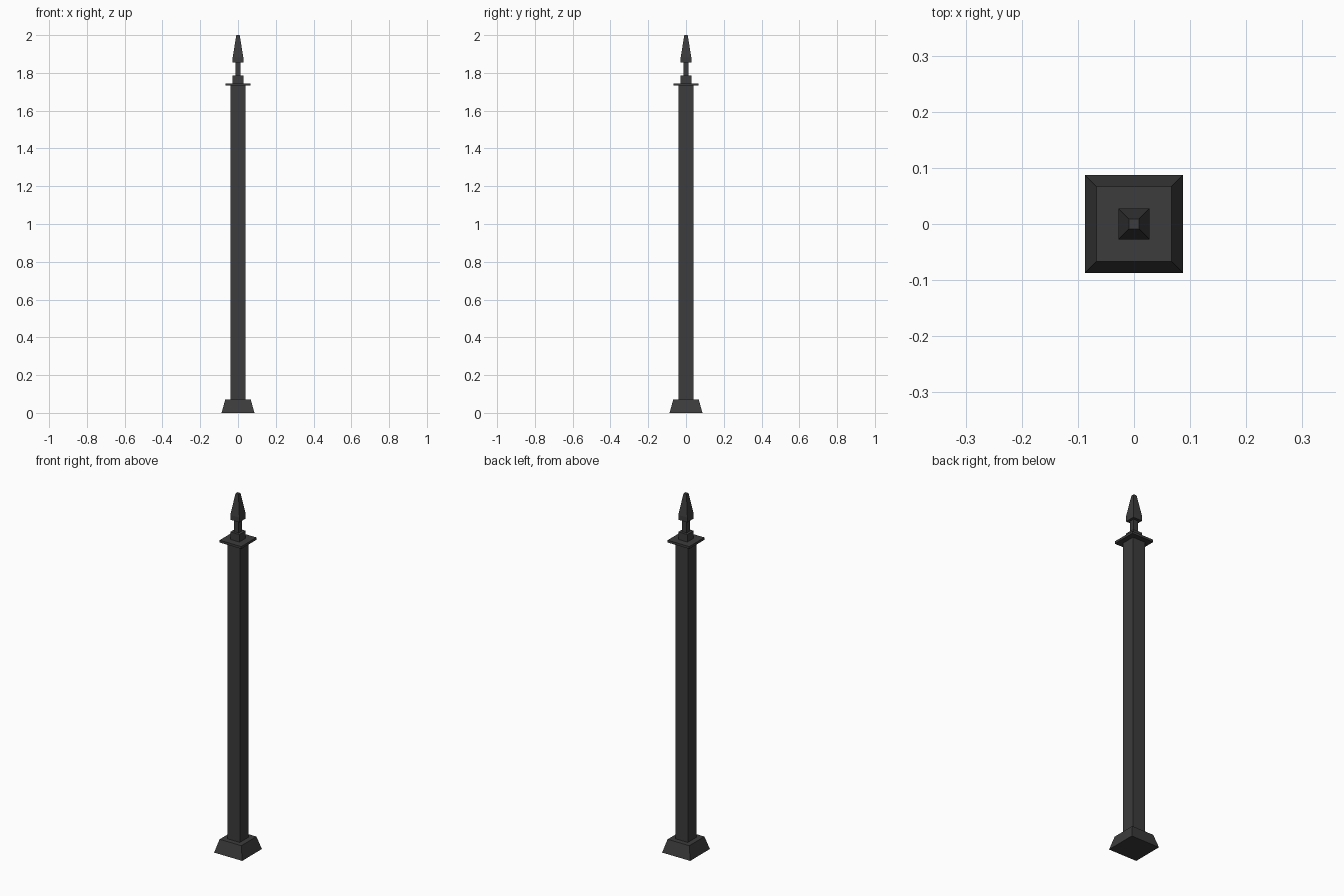
import bpy
import bmesh

if "Cube" in bpy.data.objects:
    bpy.data.objects.remove(bpy.data.objects["Cube"], do_unlink=True)

iron = bpy.data.materials.new("dark iron")
iron.use_nodes = True
color = (0.045, 0.045, 0.045, 1)
iron.diffuse_color = color
iron.node_tree.nodes["Principled BSDF"].inputs["Base Color"].default_value = color


def square_solid(name, sections):
    """Stack square cross-sections given as (half width, height)."""
    bm = bmesh.new()
    rings = [[bm.verts.new((x * h, y * h, z))
              for x, y in ((-1, -1), (1, -1), (1, 1), (-1, 1))]
             for h, z in sections]
    for low, high in zip(rings, rings[1:]):
        for i in range(4):
            j = (i + 1) % 4
            bm.faces.new((low[i], low[j], high[j], high[i]))
    bm.faces.new(rings[0][::-1])
    bm.faces.new(rings[-1])
    mesh = bpy.data.meshes.new(name)
    bm.to_mesh(mesh)
    bm.free()
    mesh.materials.append(iron)
    obj = bpy.data.objects.new(name, mesh)
    bpy.context.collection.objects.link(obj)
    return obj


# Flared foot and long shaft
square_solid("base", [(0.087, 0), (0.067, 0.072)])
square_solid("post", [(0.039, 0.072), (0.039, 1.732)])

# Flat cap with collar and neck
square_solid("cap_plate", [(0.067, 1.732), (0.067, 1.745)])
square_solid("collar", [(0.028, 1.745), (0.028, 1.787)])
square_solid("neck", [(0.014, 1.787), (0.014, 1.855)])

# Blunt spear point
square_solid("spear_finial", [(0.028, 1.855), (0.028, 1.882), (0.009, 2.0)])
